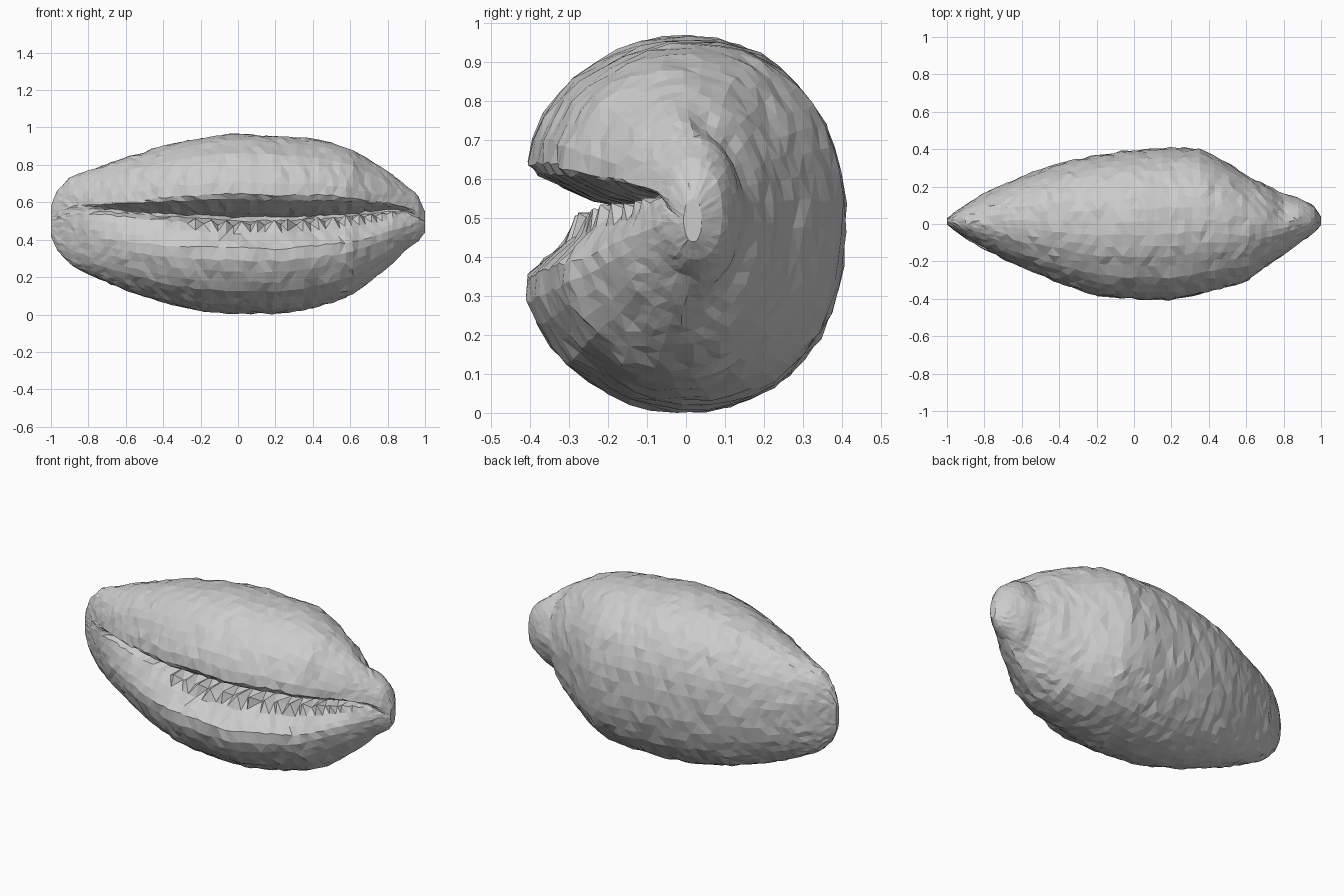
import bpy, bmesh, math, random
from mathutils import Vector

if "Cube" in bpy.data.objects:
    bpy.data.objects.remove(bpy.data.objects["Cube"])

random.seed(4)

# Outline stations: x, top z, bottom z, back y, front y
OUTLINE = [
    (-1.00, .58, .42, .03, .00), (-.97, .66, .35, .055, -.025),
    (-.90, .735, .27, .105, -.075), (-.80, .77, .215, .165, -.135),
    (-.60, .84, .13, .255, -.235), (-.40, .905, .065, .325, -.315),
    (-.20, .945, .02, .37, -.385), (.00, .97, .004, .395, -.40),
    (.20, .955, .004, .41, -.405), (.37, .945, .03, .40, -.37),
    (.50, .92, .065, .325, -.335), (.60, .885, .10, .26, -.305),
    (.70, .83, .17, .21, -.23), (.80, .77, .25, .17, -.165),
    (.90, .69, .35, .13, -.09), (.96, .645, .39, .10, -.05),
    (1.00, .55, .44, .04, -.005),
]
# Aperture: x, centre z, strength
SLIT = [(-1, .52, 0), (-.82, .56, 0), (-.72, .56, .45), (-.4, .535, .75),
        (0, .51, 1), (.4, .52, 1), (.75, .55, 1), (.9, .57, .5), (1, .5, 0)]


def sample(table, x):
    for a, b in zip(table, table[1:]):
        if x <= b[0]:
            t = (x - a[0]) / (b[0] - a[0])
            return [p + (q - p) * t for p, q in zip(a, b)][1:]
    return list(table[-1][1:])


def spow(v, e):
    return math.copysign(abs(v) ** e, v)


N_OUT, STATIONS = 40, 62


def ring(i):
    """One cross-section: rounded outside, then a folded slit on the front."""
    t = -1 + 2 * i / (STATIONS - 1)
    x = .5 * t + .5 * math.sin(math.pi / 2 * t)
    top, bot, back, front = sample(OUTLINE, x)
    zs, g = sample(SLIT, x)
    h, mid = (top - bot) / 2, (top + bot) / 2
    zs = mid + (zs - mid) * min(1, h / .25)
    yc = (back + front) / 2
    half = (back - front) / 2
    up, low = .31, .24                      # lip angles above and below the slit
    pts = []
    for k in range(N_OUT + 1):
        a = math.pi - up - (2 * math.pi - up - low) * k / N_OUT
        y = half * spow(math.cos(a), .9)
        # lips swell forward beside the slit
        if a > 2.2 or a < -2.2:
            y = max(-half, y * (1 + .07 * g))
        z = h * spow(math.sin(a), .92)
        # waist between the body whorl and the end collar, on the back
        d = 1 - .27 * math.exp(-((x - .80) / .055) ** 2) * max(0, math.cos(a)) ** .5 * abs(math.sin(a)) ** .7
        pts.append(Vector((x, yc + y * d, mid + z * d)))
    # slit from the lower lip inwards, then out to the upper lip
    lo, hi = pts[-1], pts[0]
    tooth = (i % 2) * g * (1 if x > -.25 else .3)
    depth = 2 * half * g
    a, b = lo.z, hi.z
    # (inward fraction, height between the lips)
    fold = [(.05, .12), (.12, .28), (.20 - .05 * tooth, .42 + .10 * tooth),
            (.34, .50), (.34, .57), (.21, .66), (.11, .78), (.03, .90)]
    for f, u in fold:
        z = a + (b - a) * u + (zs - (a + (b - a) * .54)) * math.sin(math.pi * u)
        pts.append(Vector((x, lo.y + (hi.y - lo.y) * u + f * depth - .04 * half * (1 - g), z)))
    j = .006 * min(1, h / .4)
    for p in pts:
        p.y += random.uniform(-j, j)
        p.z += random.uniform(-j, j)
        if 0 < i < STATIONS - 1:
            p.x += random.uniform(-j, j)
    return pts


# Shell: loft of all sections
bm = bmesh.new()
rings = [[bm.verts.new(p) for p in ring(i)] for i in range(STATIONS)]
for r, s in zip(rings, rings[1:]):
    n = len(r)
    for k in range(n):
        bm.faces.new((r[k], r[(k + 1) % n], s[(k + 1) % n], s[k]))
bm.faces.new(rings[0])
bm.faces.new(rings[-1])
bmesh.ops.triangulate(bm, faces=bm.faces[:])
bmesh.ops.recalc_face_normals(bm, faces=bm.faces[:])

# Stand on z = 0
low_z = min(v.co.z for v in bm.verts)
for v in bm.verts:
    v.co.z -= low_z

mesh = bpy.data.meshes.new("sea_shell")
bm.to_mesh(mesh)
bm.free()
shell = bpy.data.objects.new("sea_shell", mesh)
bpy.context.collection.objects.link(shell)
